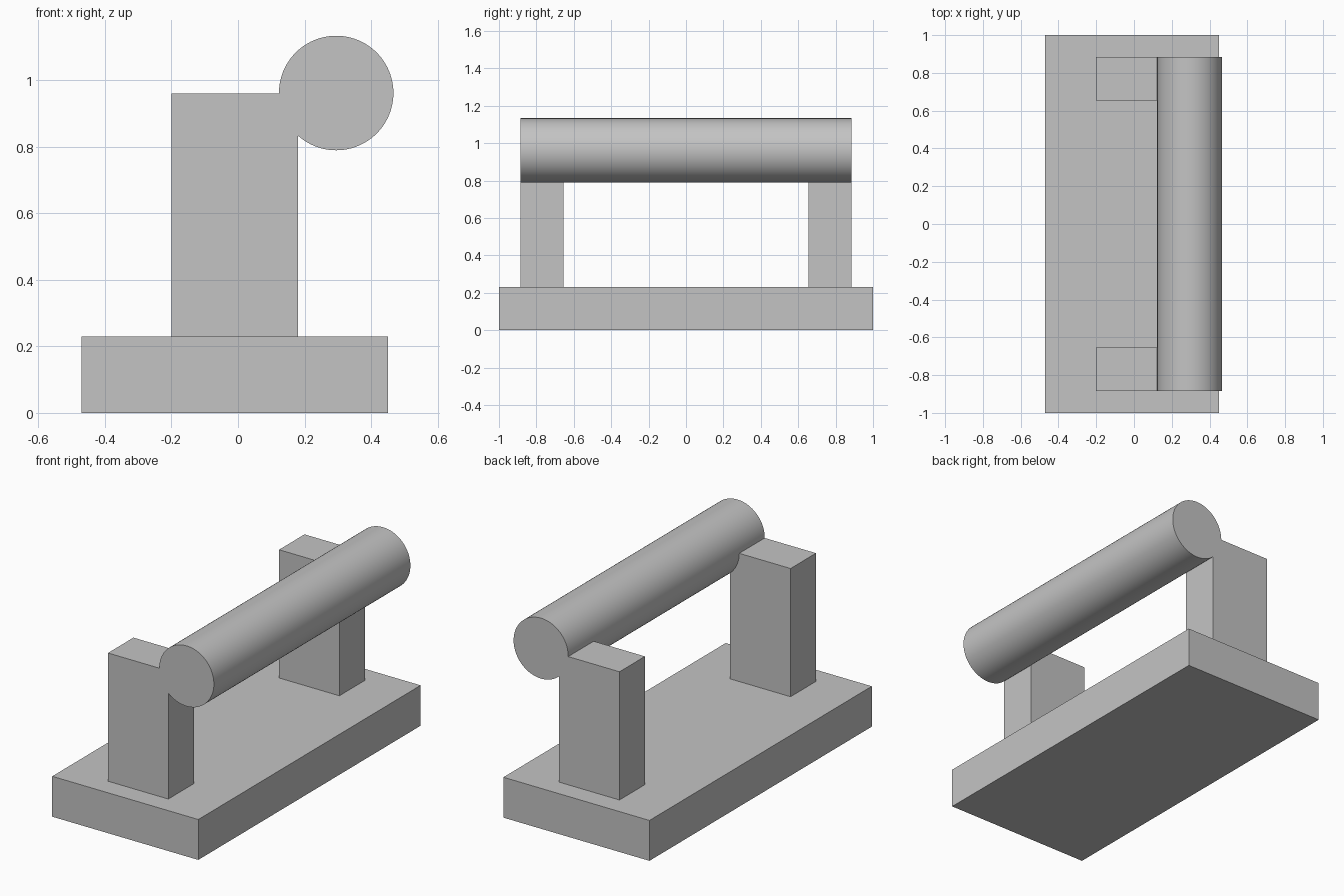
import bpy
import bmesh
from math import acos, asin, cos, pi, radians, sin
from mathutils import Vector

default = bpy.data.objects.get("Cube")
if default:
    bpy.data.objects.remove(default, do_unlink=True)

grey = bpy.data.materials.new("plain grey")
grey.use_nodes = True
grey.diffuse_color = (0.55, 0.55, 0.55, 1)
grey.node_tree.nodes["Principled BSDF"].inputs["Base Color"].default_value = grey.diffuse_color

BASE_TOP, POST_TOP = 0.23, 0.96
POST_LEFT, POST_RIGHT = -0.2, 0.18
POST_INNER, GRIP_END = 0.655, 0.884
GRIP_X, GRIP_Z, GRIP_R = 0.295, 0.961, 0.172


def extrude_profile(name, points, y0, y1):
    """Extrude an x-z outline along y into a closed solid."""
    bm = bmesh.new()
    face = bm.faces.new([bm.verts.new((x, y0, z)) for x, z in points])
    result = bmesh.ops.extrude_face_region(bm, geom=[face], use_keep_orig=True)
    moved = [v for v in result["geom"] if isinstance(v, bmesh.types.BMVert)]
    bmesh.ops.translate(bm, vec=Vector((0, y1 - y0, 0)), verts=moved)
    bmesh.ops.recalc_face_normals(bm, faces=bm.faces[:])
    mesh = bpy.data.meshes.new(name)
    bm.to_mesh(mesh)
    bm.free()
    mesh.materials.append(grey)
    obj = bpy.data.objects.new(name, mesh)
    bpy.context.collection.objects.link(obj)
    return obj


def grip_arc(start, end, steps):
    """Points on the grip's round section between two angles."""
    angles = [start + (end - start) * i / steps for i in range(steps + 1)]
    return [(GRIP_X + GRIP_R * cos(a), GRIP_Z + GRIP_R * sin(a)) for a in angles]


# Base slab
extrude_profile("base", [(-0.47, 0), (0.45, 0), (0.45, BASE_TOP), (-0.47, BASE_TOP)], -1, 1)

# Two posts, each hollowed at the upper corner to seat the round grip
low = pi + acos((GRIP_X - POST_RIGHT) / GRIP_R)
high = pi + asin((GRIP_Z - POST_TOP) / GRIP_R)
post_outline = [(POST_LEFT, BASE_TOP), (POST_RIGHT, BASE_TOP)]
post_outline += grip_arc(low, high, 12) + [(POST_LEFT, POST_TOP)]
for name, side in (("front_post", -1), ("back_post", 1)):
    extrude_profile(name, post_outline, side * POST_INNER, side * GRIP_END)

# Round grip bar lying along the posts
grip = extrude_profile("grip_bar", grip_arc(0, 2 * pi, 96)[:-1], -GRIP_END, GRIP_END)
bpy.ops.object.select_all(action="DESELECT")
grip.select_set(True)
bpy.context.view_layer.objects.active = grip
bpy.ops.object.shade_smooth_by_angle(angle=radians(30))
